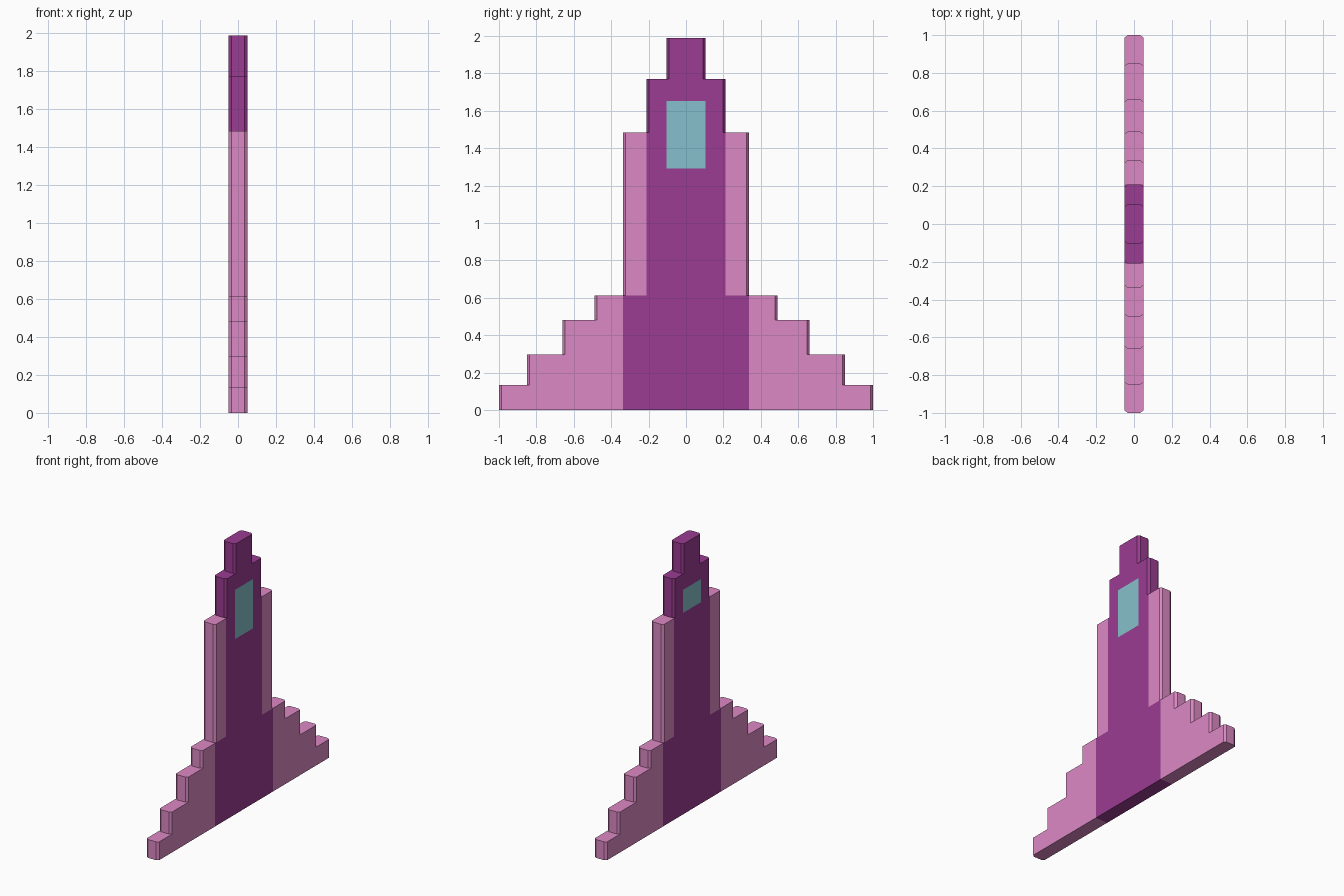
import bpy, bmesh

if "Cube" in bpy.data.objects:
    bpy.data.objects.remove(bpy.data.objects["Cube"])

T, CX, CY = 0.05, 0.033, 0.013   # half thickness, flat end half width, chamfer depth
# tiers: (half width in y, top z)
TIERS = [(1.0, 0.135), (0.85, 0.297), (0.66, 0.482), (0.49, 0.613),
         (0.337, 1.483), (0.21, 1.77), (0.105, 1.988)]


def ring(bm, w, z):
    """Slab cross-section with chamfered ends."""
    pts = [(T, -w + CY), (T, w - CY), (CX, w), (-CX, w),
           (-T, w - CY), (-T, -w + CY), (-CX, -w), (CX, -w)]
    return [bm.verts.new((x, y, z)) for x, y in pts]


def bridge(bm, a, b, skip=()):
    for i in range(8):
        if i not in skip:
            j = (i + 1) % 8
            bm.faces.new((a[i], a[j], b[j], b[i]))


def stepped_hull():
    """Whole stepped shell, cut along the colour borders."""
    bm = bmesh.new()
    low = ring(bm, TIERS[0][0], 0)
    bm.faces.new(low[::-1])
    for k, (w, z) in enumerate(TIERS):
        high = ring(bm, w, z)
        bridge(bm, low, high)
        if k + 1 < len(TIERS):
            low = ring(bm, TIERS[k + 1][0], z)
            bridge(bm, high, low, skip=(0, 4))   # ledge at each end
        else:
            bm.faces.new(high)
    cuts = [((0, s * y, 0), (0, 1, 0)) for y in (0.337, 0.21, 0.105) for s in (-1, 1)]
    cuts += [((0, 0, z), (0, 0, 1)) for z in (1.29, 1.653)]
    for co, no in cuts:
        bmesh.ops.bisect_plane(bm, geom=bm.verts[:] + bm.edges[:] + bm.faces[:],
                               dist=1e-5, plane_co=co, plane_no=no)
    return bm


def part_of(c):
    y = abs(c.y)
    if abs(c.x) > T - 1e-4 and y < 0.104:
        if c.x > 0 and 1.29 < c.z < 1.653:
            return "window_right"
        if c.x < 0 and 1.483 < c.z < 1.653:
            return "window_left"
    if c.z > 1.484 or y < 0.209 or (c.z < 0.612 and y < 0.336):
        return "fuselage"
    return "stepped_wings"


def material(name, rgb):
    m = bpy.data.materials.new(name)
    m.diffuse_color = (*rgb, 1)
    m.use_nodes = True
    m.node_tree.nodes["Principled BSDF"].inputs["Base Color"].default_value = m.diffuse_color
    return m


pink = material("pink", (0.716, 0.25, 0.552))
purple = material("purple", (0.328, 0.045, 0.287))
glass = material("pale_blue", (0.238, 0.527, 0.604))

# Each part keeps its own region of the shell
for name, mat in (("stepped_wings", pink), ("fuselage", purple),
                  ("window_right", glass), ("window_left", glass)):
    bm = stepped_hull()
    other = [f for f in bm.faces if part_of(f.calc_center_median()) != name]
    bmesh.ops.delete(bm, geom=other, context='FACES')
    me = bpy.data.meshes.new(name)
    bm.to_mesh(me)
    bm.free()
    me.materials.append(mat)
    bpy.context.collection.objects.link(bpy.data.objects.new(name, me))
